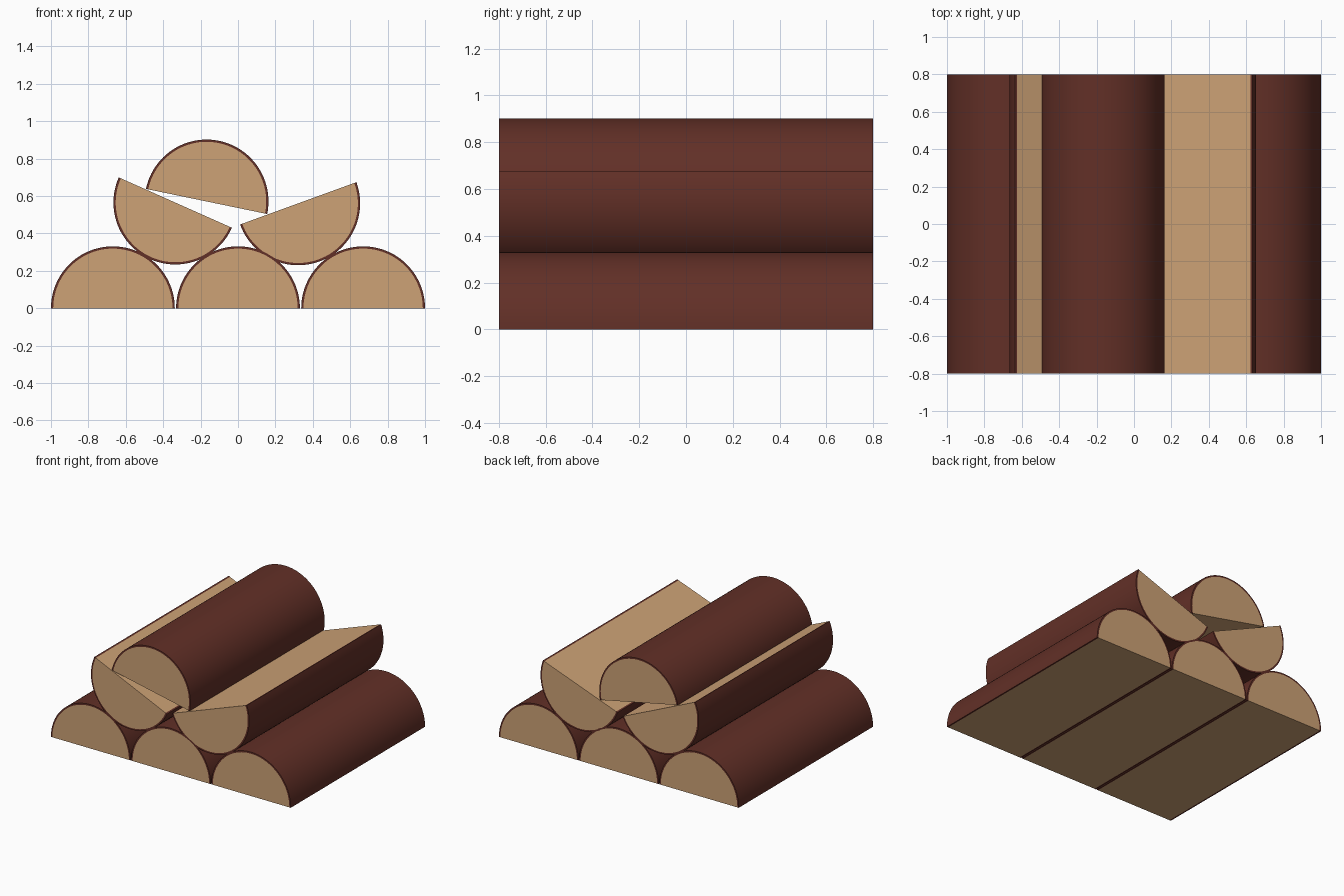
import bpy, bmesh, math

if "Cube" in bpy.data.objects:
    bpy.data.objects.remove(bpy.data.objects["Cube"])

R, BARK, HALF, N = 0.331, 0.012, 0.8, 48


def material(name, color):
    m = bpy.data.materials.new(name)
    m.diffuse_color = (*color, 1)
    m.use_nodes = True
    m.node_tree.nodes["Principled BSDF"].inputs["Base Color"].default_value = m.diffuse_color
    return m


bark_mat = material("dark bark", (0.122, 0.029, 0.020))
wood_mat = material("pale wood", (0.61, 0.36, 0.18))


def split_log(name, x, z, flat_angle):
    """Half log along y; flat_angle turns the cut face (0 = facing down)."""
    bm = bmesh.new()

    def arc(r, y):
        return [bm.verts.new((r * math.cos(math.pi * i / N), y, r * math.sin(math.pi * i / N)))
                for i in range(N + 1)]

    of, ob = arc(R, -HALF), arc(R, HALF)
    cf, cb = arc(R - BARK, -HALF), arc(R - BARK, HALF)

    def face(verts, mat):
        bm.faces.new(verts).material_index = mat

    # bark skin and its thin rim on both ends
    for i in range(N):
        j = i + 1
        face((of[i], ob[i], ob[j], of[j]), 0)
        face((of[i], of[j], cf[j], cf[i]), 0)
        face((ob[i], cb[i], cb[j], ob[j]), 0)
    # bark edges on the split face
    for a in (0, N):
        face((of[a], ob[a], cb[a], cf[a]), 0)
    # wood ends and split face
    face(cf, 1)
    face(cb, 1)
    face((cf[0], cb[0], cb[N], cf[N]), 1)
    bmesh.ops.recalc_face_normals(bm, faces=bm.faces[:])

    me = bpy.data.meshes.new(name)
    bm.to_mesh(me)
    bm.free()
    me.materials.append(bark_mat)
    me.materials.append(wood_mat)
    ob_ = bpy.data.objects.new(name, me)
    bpy.context.collection.objects.link(ob_)
    ob_.location = (x, 0, z)
    ob_.rotation_euler = (0, -math.radians(flat_angle), 0)
    bpy.ops.object.select_all(action='DESELECT')
    ob_.select_set(True)
    bpy.context.view_layer.objects.active = ob_
    bpy.ops.object.shade_smooth_by_angle(angle=math.radians(30))


# bottom row, split faces down
for label, x in (("left", -0.669), ("middle", 0), ("right", 0.669)):
    split_log("bottom_log_" + label, x, 0, 0)
# second row, split faces up and tilted
split_log("upper_log_left", -0.335, 0.565, 180 - 24)
split_log("upper_log_right", 0.322, 0.561, 180 + 20)
# top log, resting tilted
split_log("top_log", -0.168, 0.571, -11.7)
